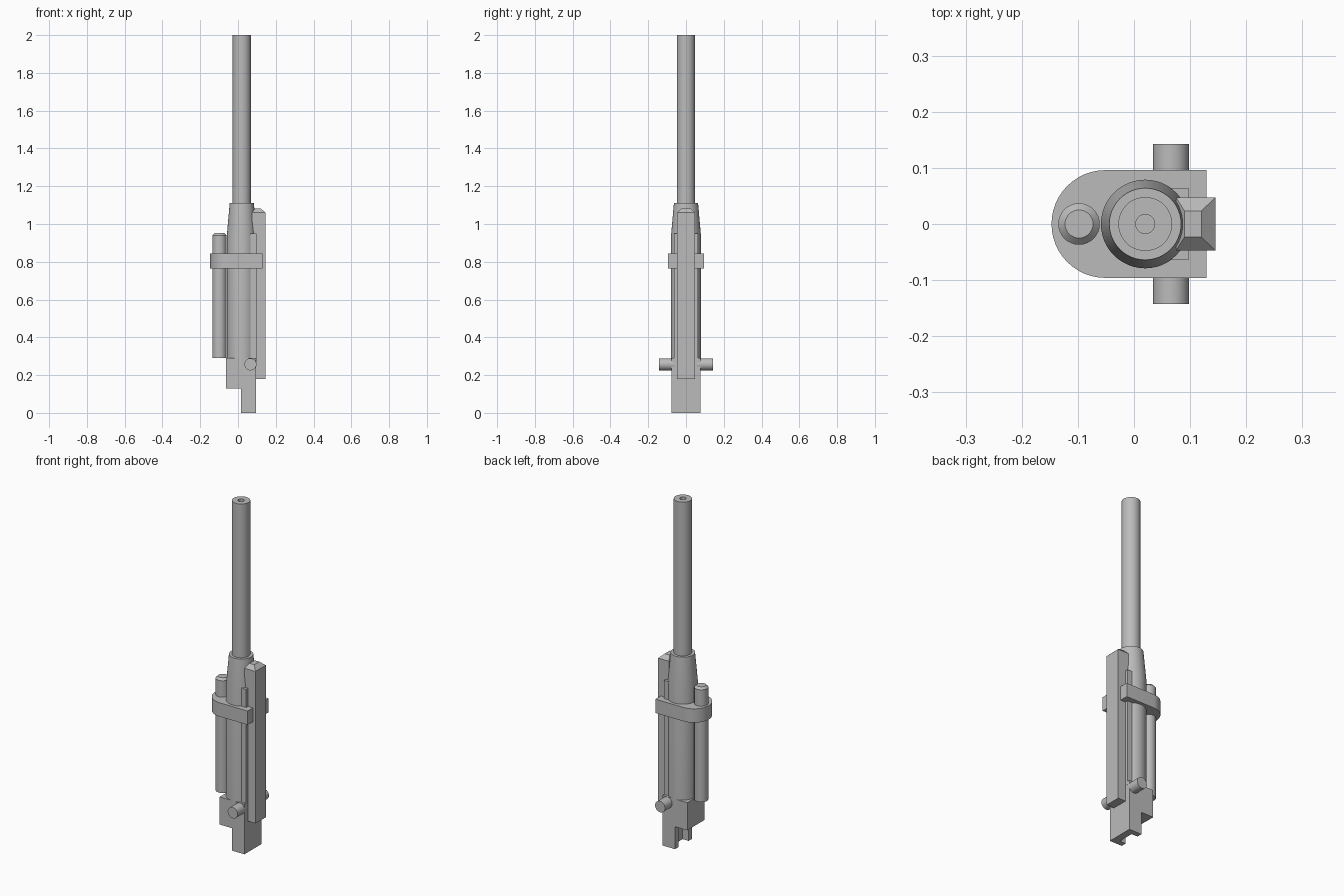
import bpy, bmesh, math
from mathutils import Matrix, Vector

cube = bpy.data.objects.get("Cube")
if cube:
    bpy.data.objects.remove(cube)

grey = bpy.data.materials.new("gun metal grey")
grey.use_nodes = True
COLOUR = (0.5, 0.5, 0.5, 1)
grey.diffuse_color = COLOUR
grey.node_tree.nodes["Principled BSDF"].inputs["Base Color"].default_value = COLOUR


def finish(name, bm, smooth=False):
    bmesh.ops.recalc_face_normals(bm, faces=bm.faces[:])
    mesh = bpy.data.meshes.new(name)
    bm.to_mesh(mesh)
    bm.free()
    mesh.materials.append(grey)
    obj = bpy.data.objects.new(name, mesh)
    bpy.context.collection.objects.link(obj)
    if smooth:
        bpy.ops.object.select_all(action='DESELECT')
        obj.select_set(True)
        bpy.context.view_layer.objects.active = obj
        bpy.ops.object.shade_smooth_by_angle(angle=math.radians(30))
    return obj


def lathe(name, profile, x, sides=48):
    """Spin (radius, z) points round a vertical axis at x."""
    bm = bmesh.new()
    verts = [bm.verts.new((r, 0, z)) for r, z in profile]
    edges = [bm.edges.new(pair) for pair in zip(verts, verts[1:])]
    bmesh.ops.spin(bm, geom=verts + edges, cent=(0, 0, 0), axis=(0, 0, 1),
                   angle=math.tau, steps=sides, use_duplicate=False)
    bmesh.ops.remove_doubles(bm, verts=bm.verts[:], dist=1e-5)
    bmesh.ops.translate(bm, verts=bm.verts[:], vec=(x, 0, 0))
    return finish(name, bm, True)


def extrude(name, outline, z0, z1, smooth=False):
    """Raise a flat (x, y) outline from z0 to z1."""
    bm = bmesh.new()
    face = bm.faces.new([bm.verts.new((x, y, z0)) for x, y in outline])
    top = bmesh.ops.extrude_face_region(bm, geom=[face], use_keep_orig=True)
    verts = [v for v in top["geom"] if isinstance(v, bmesh.types.BMVert)]
    bmesh.ops.translate(bm, verts=verts, vec=(0, 0, z1 - z0))
    return finish(name, bm, smooth)


def rect(x0, x1, half):
    return [(x0, -half), (x1, -half), (x1, half), (x0, half)]


AXIS = 0.02

# Barrel with an open bore
lathe("barrel", [(0, 1.7), (0.017, 1.7), (0.017, 2), (0.048, 2),
                 (0.048, 1.05), (0, 1.05)], AXIS)

# Cylindrical jacket tapering to a collar
lathe("barrel_jacket", [(0, 0.25), (0.079, 0.25), (0.079, 0.94),
                        (0.064, 1.11), (0, 1.11)], AXIS)

# Recoil cylinder beside the jacket
lathe("recoil_cylinder", [(0, 0.29), (0.037, 0.29), (0.037, 0.94),
                          (0.025, 0.952), (0, 0.952)], -0.098, 32)

# Clamp band with one rounded end
arc = [math.radians(90 + a * 7.5) for a in range(25)]
band = [(-0.051 + 0.096 * math.cos(a), 0.096 * math.sin(a)) for a in arc]
extrude("clamp_band", band + [(0.129, -0.096), (0.129, 0.096)], 0.765, 0.845, True)

# Breech block and the slotted tail below it
extrude("breech_block", rect(-0.063, 0.096, 0.078), 0.13, 0.29)
tail = [(0.016, -0.078), (0.096, -0.078), (0.096, 0.078), (0.016, 0.078),
        (0.016, 0.047), (0.055, 0.047), (0.055, -0.047), (0.016, -0.047)]
extrude("breech_tail", tail, 0, 0.13)

# Flat rail under the cradle
extrude("guide_rail", rect(0.064, 0.097, 0.064), 0.27, 0.95)

# Cradle beam, with its top edges sloped in
cradle = extrude("cradle_beam", rect(0.075, 0.145, 0.047), 0.18, 1.06)
bm = bmesh.new()
bm.from_mesh(cradle.data)
cap = max(bm.faces, key=lambda f: f.calc_center_median().z)
moved = bmesh.ops.extrude_face_region(bm, geom=[cap])["geom"]
bmesh.ops.delete(bm, geom=[cap], context='FACES_ONLY')
for v in [g for g in moved if isinstance(g, bmesh.types.BMVert)]:
    v.co.z += 0.023
    v.co.y *= 0.5
    v.co.x += -0.025 if v.co.x > 0.1 else 0.015
bmesh.ops.recalc_face_normals(bm, faces=bm.faces[:])
bm.to_mesh(cradle.data)
bm.free()

# Trunnion pins on both sides
for side, name in ((-1, "front_trunnion"), (1, "back_trunnion")):
    bm = bmesh.new()
    place = Matrix.Translation(Vector((0.066, side * 0.1, 0.257)))
    bmesh.ops.create_cone(bm, cap_ends=True, segments=32, radius1=0.032, radius2=0.032,
                          depth=0.086, matrix=place @ Matrix.Rotation(math.pi / 2, 4, 'X'))
    finish(name, bm, True)
